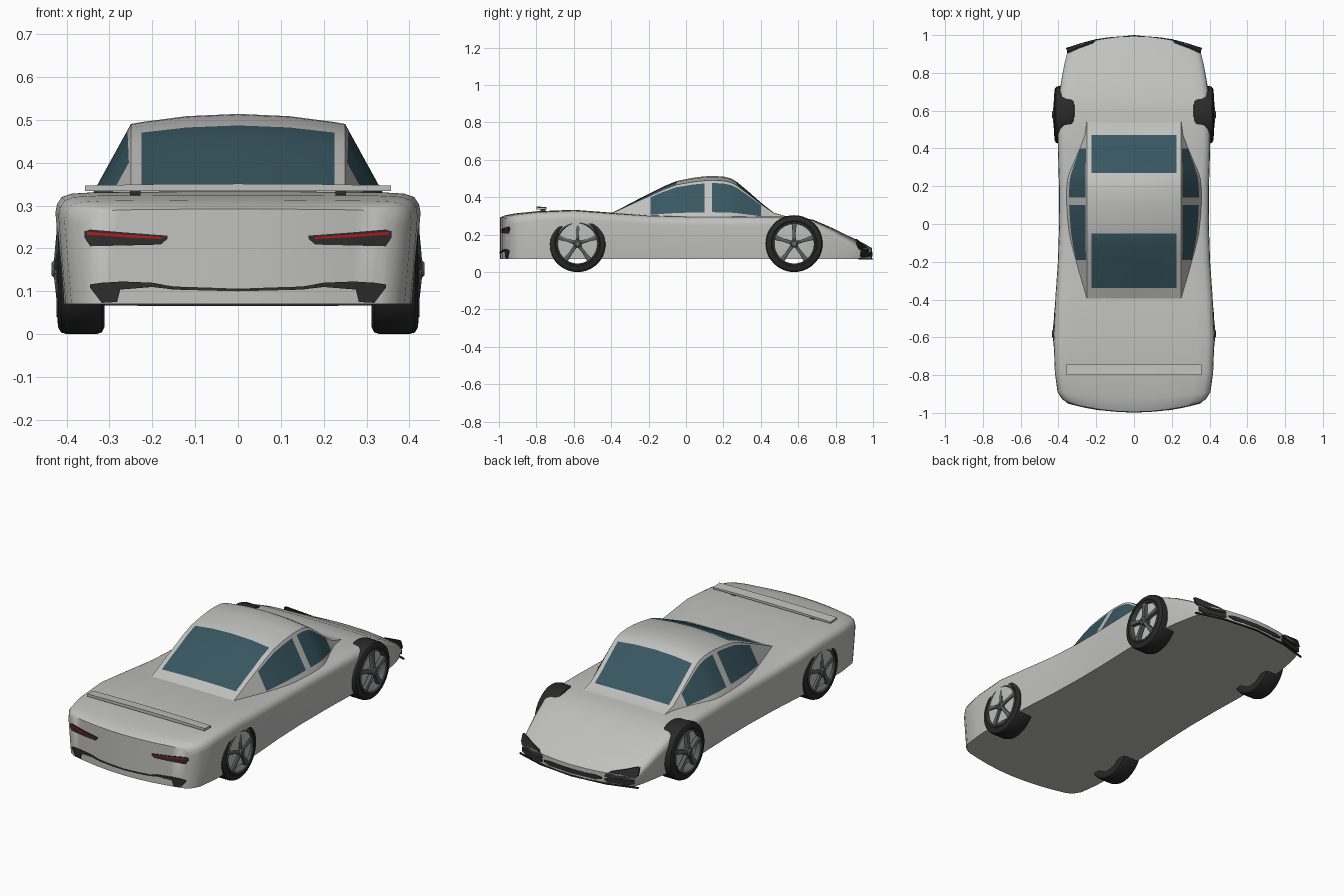
import bpy, bmesh, math
from mathutils import Matrix, Vector

cube = bpy.data.objects.get("Cube")
if cube:
    bpy.data.objects.remove(cube, do_unlink=True)


def material(name, rgb):
    m = bpy.data.materials.new(name)
    m.diffuse_color = (*rgb, 1)
    m.use_nodes = True
    m.node_tree.nodes["Principled BSDF"].inputs["Base Color"].default_value = (*rgb, 1)
    return m


PAINT = material("silver_paint", (0.53, 0.53, 0.52))
GLASS = material("teal_glass", (0.04, 0.095, 0.12))
RUBBER = material("black_rubber", (0.022, 0.022, 0.022))
TRIM = material("black_trim", (0.026, 0.026, 0.027))
METAL = material("wheel_metal", (0.11, 0.12, 0.12))
RED = material("red_lamp", (0.45, 0.01, 0.012))


def finish(name, bm, mats, angle=35):
    bmesh.ops.recalc_face_normals(bm, faces=bm.faces)
    mesh = bpy.data.meshes.new(name)
    bm.to_mesh(mesh)
    bm.free()
    for m in mats:
        mesh.materials.append(m)
    ob = bpy.data.objects.new(name, mesh)
    bpy.context.collection.objects.link(ob)
    bpy.ops.object.select_all(action="DESELECT")
    ob.select_set(True)
    bpy.context.view_layer.objects.active = ob
    bpy.ops.object.shade_smooth_by_angle(angle=math.radians(angle))
    return ob


def skin(bm, rows, closed=False):
    """Join rows of points with quads; returns (face, row, column)."""
    vs = [[bm.verts.new(p) for p in r] for r in rows]
    out = []
    for i in range(len(vs) - 1):
        n = len(vs[i])
        for j in range(n if closed else n - 1):
            k = (j + 1) % n
            out.append((bm.faces.new((vs[i][j], vs[i][k], vs[i + 1][k], vs[i + 1][j])), i, j))
    return vs, out


def box(bm, size, matrix):
    bmesh.ops.create_cube(bm, size=1, matrix=matrix @ Matrix.Diagonal((*size, 1)))


# Lower body: stations (y, half width, top height)
STATIONS = [(-.995, .352, .292), (-.97, .38, .303), (-.92, .405, .313), (-.8, .419, .325),
            (-.6, .426, .333), (-.4, .417, .318), (-.2, .403, .305), (0, .396, .30),
            (.2, .397, .30), (.4, .403, .30), (.58, .404, .298), (.68, .398, .28),
            (.78, .384, .237), (.88, .368, .188), (.95, .355, .154), (.995, .342, .128)]
SHOULDER = [(1, .05), (.992, .03), (.965, .013), (.91, .005), (.78, .002), (.5, .001), (.25, 0)]
COLUMNS = SHOULDER + [(0, 0)] + [(-u, d) for u, d in reversed(SHOULDER)]


def bulge(y, u):
    return (.05 if y < 0 else -.065) * u * u * abs(y) ** 6


bm = bmesh.new()
rows = []
for y, w, top in STATIONS:
    soft = min(1, (top - .07) / .2)
    upper = [(u * w, y + bulge(y, u), top - d * soft) for u, d in COLUMNS]
    lower = [(u * w * .96, y + bulge(y, u), .07) for u, d in reversed(COLUMNS)]
    rows.append(upper + lower)
rings, _ = skin(bm, rows, closed=True)
for ring in (rings[0], rings[-1]):
    n = len(ring)
    for j in range(n // 2 - 1):
        bm.faces.new((ring[j], ring[j + 1], ring[n - 2 - j], ring[n - 1 - j]))
finish("body", bm, [PAINT], 40)

# Cabin: roof line (y, height), glass picked by grid cell
ROOF = [(-.42, .305), (-.34, .345), (-.27, .382), (-.19, .422), (-.12, .458), (-.05, .487),
        (.03, .503), (.10, .512), (.14, .514), (.20, .511), (.24, .501), (.27, .484),
        (.33, .434), (.40, .372), (.47, .317), (.54, .297)]
BASE = .285
bm = bmesh.new()
rows = []
for y, z in ROOF:
    h = max(0, z - .30)
    edge = z - .11 * h
    foot = .25 + .55 * (edge - BASE)
    side = [(foot + (.25 - foot) * t, BASE + (edge - BASE) * t) for t in (0, .17, .55, .93, 1)]
    crown = [(x, z - .11 * h * (x / .25) ** 2) for x in (.225, .12, 0)]
    half = side + crown
    rows.append([(x, y, q) for x, q in half] + [(-x, y, q) for x, q in reversed(half[:-1])])
rings, cells = skin(bm, rows)
for f, i, j in cells:
    y = f.calc_center_median().y
    j = min(j, 13 - j)
    pane = j in (1, 2) and -.19 < y < .40 and not .10 < y < .14
    screen = j in (5, 6) and (-.34 < y < -.05 or .27 < y < .47)
    f.material_index = int(pane or screen)
for ring in (rings[0], rings[-1]):
    bm.faces.new(ring)
finish("cabin", bm, [PAINT, GLASS], 30)

# Rear wing and its two posts
bm = bmesh.new()
skin_rows = []
for x in (-.357, -.2, 0, .2, .357):
    lift = -.004 * (x / .357) ** 2
    skin_rows.append([(x, -.80, .334), (x, -.80, .351 + lift), (x, -.745, .347 + lift), (x, -.745, .334)])
rings, _ = skin(bm, skin_rows, closed=True)
for ring in (rings[0], rings[-1]):
    bm.faces.new(ring)
finish("rear_wing", bm, [PAINT])
bm = bmesh.new()
for x in (-.24, .24):
    box(bm, (.025, .025, .03), Matrix.Translation((x, -.765, .324)))
finish("wing_posts", bm, [TRIM])


def plate(name, strip, mat, end, gap=.003, lean=0.0):
    """Mirrored thin plates hugging the curved end; strip holds (x, low, high)."""
    bm = bmesh.new()
    for s in (-1, 1):
        rows = []
        for x, lo, hi in strip:
            row = []
            for depth, z in ((-.004, lo), (gap, lo), (gap, hi), (-.004, hi)):
                y = end * .995 + bulge(end * .995, x / .348) + end * depth
                row.append((s * x, y - end * lean * max(0, z - .11), z))
            rows.append(row)
        rings, _ = skin(bm, rows, closed=True)
        for ring in (rings[0], rings[-1]):
            bm.faces.new(ring)
    finish(name, bm, [mat])


# Tail lamps and rear bumper trim
plate("tail_lamps", [(.165, .222, .23), (.18, .209, .231), (.26, .207, .237), (.345, .205, .244), (.358, .225, .24)],
      TRIM, -1)
plate("tail_lamp_strips", [(.178, .222, .227), (.26, .226, .232), (.352, .232, .239)], RED, -1, .005)
plate("rear_bumper_trim", [(0, .10, .106), (.08, .102, .109), (.15, .104, .111), (.2, .11, .12),
                           (.275, .104, .123), (.282, .075, .122), (.318, .073, .12), (.345, .108, .116)], TRIM, -1)

# Headlamps, intakes, grille and splitter at the nose
plate("headlamps", [(.19, .108, .118), (.22, .105, .138), (.29, .11, .158), (.345, .122, .176), (.355, .135, .172)],
      TRIM, 1, .004, .35)
plate("side_intakes", [(.19, .085, .098), (.21, .08, .103), (.31, .078, .108), (.34, .09, .112)], TRIM, 1)
plate("grille", [(0, .082, .106), (.14, .082, .106), (.175, .092, .1)], TRIM, 1)
plate("splitter", [(0, .066, .073), (.2, .066, .073), (.36, .067, .074)], TRIM, 1, .005)


def lathe(bm, profile, steps=40):
    rows = [[(x, r * math.cos(a), r * math.sin(a)) for x, r in profile]
            for a in (2 * math.pi * i / steps for i in range(steps + 1))]
    skin(bm, rows, closed=True)
    bmesh.ops.remove_doubles(bm, verts=bm.verts, dist=.00001)


def wheel(label, sx, y):
    place = Matrix.Translation((0, y, .152)) @ Matrix.Diagonal((sx, 1, 1, 1))
    # Tyre
    bm = bmesh.new()
    lathe(bm, [(.312, .113), (.311, .135), (.318, .148), (.33, .152), (.40, .152),
               (.413, .148), (.42, .136), (.421, .122), (.414, .112)])
    bm.transform(place)
    finish(label + "_tyre", bm, [RUBBER])
    # Rim, hub and five spokes
    bm = bmesh.new()
    lathe(bm, [(.33, .115), (.42, .115), (.424, .111), (.42, .106), (.33, .108)])
    lathe(bm, [(.39, .004), (.435, .004), (.435, .015), (.428, .022), (.39, .022)], 20)
    for k in range(5):
        turn = Matrix.Rotation(2 * math.pi * k / 5, 4, "X")
        rows = []
        for r, w, x in ((.015, .009, .43), (.06, .0085, .426), (.112, .014, .421)):
            rows.append([turn @ Vector(p) for p in
                         ((x - .025, -w, r), (x - .004, -w, r), (x, -w * .4, r), (x, w * .4, r), (x - .004, w, r), (x - .025, w, r))])
        rings, _ = skin(bm, rows, closed=True)
        for ring in (rings[0], rings[-1]):
            bm.faces.new(ring)
    bm.transform(place)
    finish(label + "_rim", bm, [METAL])


for sx, side in ((1, "left"), (-1, "right")):
    for y, axle in ((.578, "nose"), (-.58, "tail")):
        wheel(f"{axle}_{side}", sx, y)
